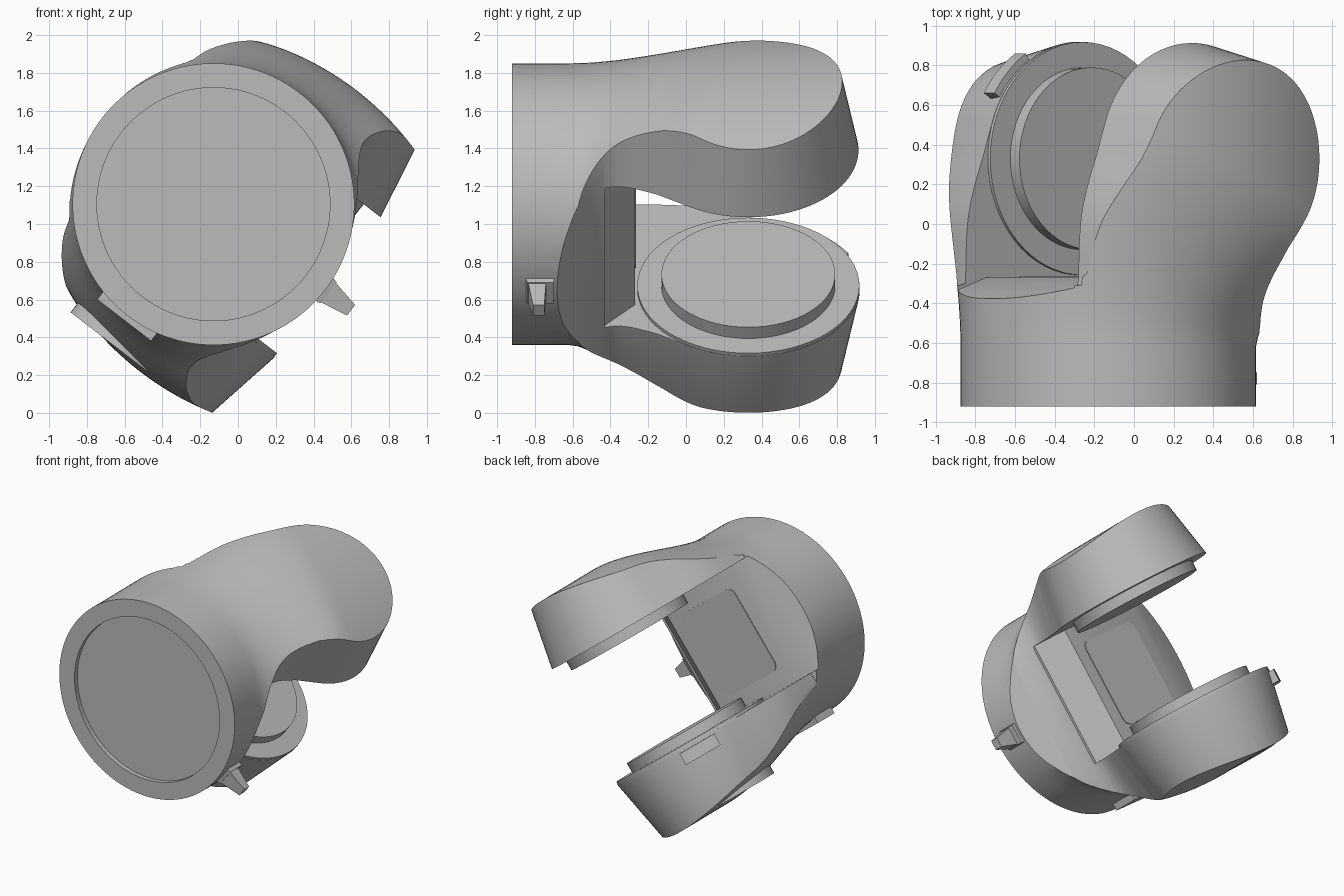
import bpy, bmesh, math
from mathutils import Matrix, Vector

if "Cube" in bpy.data.objects:
    bpy.data.objects.remove(bpy.data.objects["Cube"])

grey = bpy.data.materials.new("plain_grey")
grey.use_nodes = True
grey.diffuse_color = (0.5, 0.5, 0.5, 1)
grey.node_tree.nodes["Principled BSDF"].inputs["Base Color"].default_value = (0.5, 0.5, 0.5, 1)

# Everything is built square to the fork, then rolled about the barrel axis
FRAME = Matrix.Translation((-0.13, 0, 1.105)) @ Matrix.Rotation(math.radians(37.6), 4, 'Y')


def loft(name, rings):
    """Closed solid through rings with equal point counts."""
    bm = bmesh.new()
    rows = [[bm.verts.new(p) for p in ring] for ring in rings]
    for a, b in zip(rows, rows[1:]):
        for i in range(len(a)):
            j = (i + 1) % len(a)
            bm.faces.new((a[i], a[j], b[j], b[i]))
    bm.faces.new(rows[0])
    bm.faces.new(rows[-1])
    bmesh.ops.recalc_face_normals(bm, faces=bm.faces)
    mesh = bpy.data.meshes.new(name)
    bm.to_mesh(mesh)
    bm.free()
    mesh.materials.append(grey)
    ob = bpy.data.objects.new(name, mesh)
    bpy.context.collection.objects.link(ob)
    ob.matrix_world = FRAME
    return ob


def activate(ob):
    bpy.ops.object.select_all(action='DESELECT')
    ob.select_set(True)
    bpy.context.view_layer.objects.active = ob


def smooth(ob, angle=28):
    activate(ob)
    bpy.ops.object.shade_smooth_by_angle(angle=math.radians(angle))


def boolean(ob, cutter, operation):
    mod = ob.modifiers.new("cut", 'BOOLEAN')
    mod.operation, mod.object, mod.solver = operation, cutter, 'EXACT'
    activate(ob)
    bpy.ops.object.modifier_apply(modifier=mod.name)
    bpy.data.objects.remove(cutter)


def arc(cx, cy, r, a0, a1, n):
    return [(cx + r * math.cos(math.radians(a0 + (a1 - a0) * i / n)),
             cy + r * math.sin(math.radians(a0 + (a1 - a0) * i / n))) for i in range(n + 1)]


def curve(pts, steps=5):
    """Smooth open curve through the points."""
    v = [Vector(p) for p in pts]
    v = [2 * v[0] - v[1]] + v + [2 * v[-1] - v[-2]]
    out = []
    for a, b, c, d in zip(v, v[1:], v[2:], v[3:]):
        for k in range(steps):
            t = k / steps
            out.append(0.5 * (2 * b + (c - a) * t + (2 * a - 5 * b + 4 * c - d) * t * t
                              + (3 * b - a - 3 * c + d) * t ** 3))
    return [tuple(p) for p in out] + [tuple(pts[-1])]


def inset(pts, d):
    """Move a counter-clockwise outline inward by d."""
    out = []
    for i, p in enumerate(pts):
        e = Vector(pts[(i + 1) % len(pts)]) - Vector(pts[i - 1])
        m = Vector((-e.y, e.x)).normalized()
        out.append((p[0] + m.x * d, p[1] + m.y * d))
    return out


def prism(name, outline, layers):
    """Plan outline stacked at (height, inset) layers."""
    return loft(name, [[(u, y, h) for u, y in inset(outline, d)] for h, d in layers])


def disc(name, r, lo, hi, u=0.16, y=0.33):
    ob = prism(name, arc(u, y, r, 0, 354.375, 63), [(lo, 0), (hi, 0)])
    smooth(ob)
    return ob


# Outer skin: round barrel swelling into two crowned shells, sooner on the scooped side
def section(y):
    ring = []
    for i in range(96):
        a = 2 * math.pi * (i + 0.5) / 96
        c, s = math.cos(a), math.sin(a)
        t = min(1, max(0, (y + 0.62) / (0.87 - 0.4 * c)))
        t = t * t * (3 - 2 * t)
        u = 0.15 + (0.95 if c > 0 else 0.85) * c
        power = 0.1 + (0.3 * c ** 4 if c < 0 else 0)
        n = math.copysign((0.94 - 0.26 * (u - 0.25) ** 2) * abs(s) ** power, s)
        ring.append(((1 - t) * 0.746 * c + t * u, y, (1 - t) * 0.746 * s + t * n))
    return ring


body = loft("fork_body", [section(y) for y in [-0.92, -0.75] + [-0.62 + 0.05 * i for i in range(26)] + [1.0]])

# Plan outline: scooped neck on one side, round heads, straight neck on the other
scoop = curve([(0.77, -0.7), (0.68, -0.635), (0.61, -0.575), (0.54, -0.5), (0.49, -0.4),
               (0.495, -0.3), (0.55, -0.16)])
head = arc(0.16, 0.33, 0.59, -32, 160, 42)
neck = curve([(-0.455, 0.35), (-0.51, 0.2), (-0.55, 0.05), (-0.565, -0.1), (-0.57, -0.3)], 4)
plan = [(-1.2, -1.3), (1.2, -1.3), (1.2, -0.78)] + scoop + head + neck + [(-1.2, -0.45)]
boolean(body, prism("plan_cutter", plan, [(-1.05, 0.114), (-0.45, 0), (0.45, 0), (1.05, 0.114)]), 'INTERSECT')

# Slot between the heads, with a palm bevelled at both sides
slot = [(-1.2, -0.54), (-0.44, -0.27), (0.3, -0.27), (0.48, -0.43), (1.3, -0.43), (1.3, 1.2), (-1.2, 1.2)]
boolean(body, prism("slot_cutter", slot, [(-0.44, 0), (0.485, 0)]), 'DIFFERENCE')

# Shallow round recess in the mounting face
recess = [[(u, y, n) for u, n in arc(0, 0, 0.617, 0, 356.25, 95)] for y in (-1.0, -0.885)]
boolean(body, loft("recess_cutter", recess), 'DIFFERENCE')
smooth(body)

# Bearing faces and bosses on the inner side of each head
disc("lower_ring", 0.588, -0.45, -0.42)
disc("lower_boss", 0.46, -0.44, -0.345)
disc("upper_boss", 0.47, 0.41, 0.5)

# Flat cover on the outside of the lower head
disc("lower_cover", 0.36, -0.915, -0.8, 0.11)

# Rounded square panel on the palm
corners = []
for k, (su, sn) in enumerate([(1, 1), (-1, 1), (-1, -1), (1, -1)]):
    corners += arc(-0.08 + su * 0.22, 0.025 + sn * 0.27, 0.06, 90 * k, 90 * k + 90, 6)
loft("palm_panel", [[(u, y, n) for u, n in corners] for y in (-0.28, -0.264)])


# Small fittings: four-sided blocks tapering along u
def rect(u, y0, y1, n0, n1):
    return [(u, y0, n0), (u, y1, n0), (u, y1, n1), (u, y0, n1)]


loft("latch_base", [rect(0.66, -0.87, -0.69, -0.09, 0.09), rect(0.77, -0.84, -0.7, -0.07, 0.07)])
loft("latch_tab", [rect(0.74, -0.84, -0.74, -0.07, 0.07), rect(0.92, -0.81, -0.75, -0.035, 0.035)])
loft("barrel_plate", [rect(-0.18, -0.74, -0.54, -0.775, -0.7), rect(0.18, -0.74, -0.54, -0.775, -0.7)])

# Curved clip on the back of the lower head
clip = arc(0.16, 0.33, 0.625, 122, 148, 8) + arc(0.16, 0.33, 0.54, 148, 122, 8)
prism("head_clip", clip, [(-0.55, 0), (-0.46, 0)])
